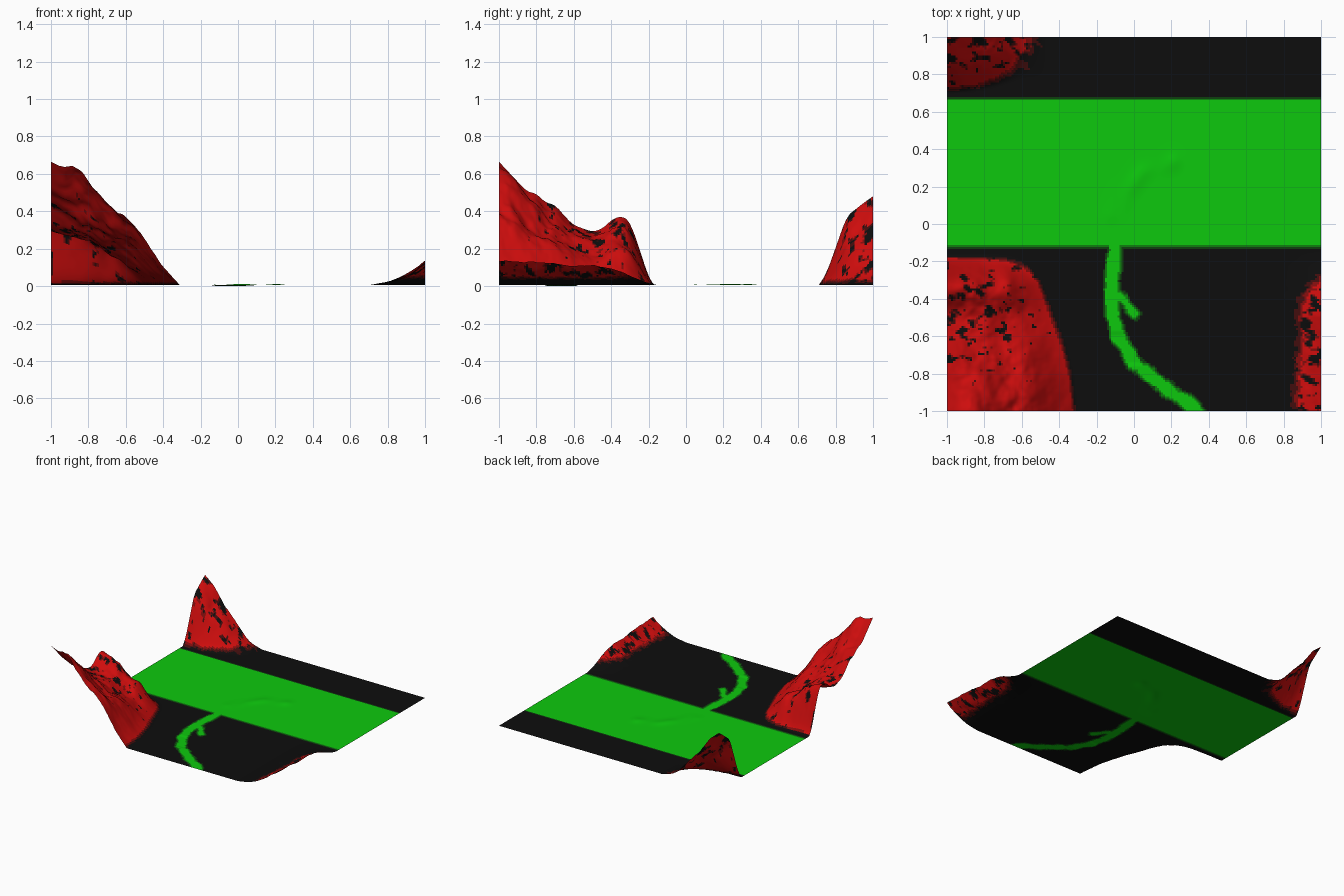
import bpy, bmesh, math
from mathutils import Vector, noise

if "Cube" in bpy.data.objects:
    bpy.data.objects.remove(bpy.data.objects["Cube"])

N = 180          # grid cells per side
BASE = 0.005     # level of the flat plain


def clamp(v):
    return max(0.0, min(1.0, v))


def linear(pts, t):
    if t <= pts[0][0]:
        return pts[0][1]
    for (a, va), (b, vb) in zip(pts, pts[1:]):
        if t <= b:
            return va + (vb - va) * (t - a) / (b - a)
    return pts[-1][1]


def curve(pts, t, soft=.018):
    """Profile through (t, value) points with softened corners."""
    k = min(soft, abs(t - pts[0][0]), abs(pts[-1][0] - t))
    return (linear(pts, t - k) + linear(pts, t) + linear(pts, t + k)) / 3


def dist_to(path, x, y):
    """Distance from a point to a polyline."""
    best = 9.0
    p = Vector((x, y))
    for a, b in zip(path, path[1:]):
        a, b = Vector(a), Vector(b)
        f = clamp((p - a).dot(b - a) / (b - a).length_squared)
        best = min(best, (p - a - f * (b - a)).length)
    return best


def fuzz(x, y, sx, sy, seed):
    return noise.fractal(Vector((x * sx, y * sy, seed)), 1.0, 2.0, 4)


# Large front-left hill: ridge along the left side, fading to the right
HILL_RIDGE = [(-1, .66), (-.93, .585), (-.85, .50), (-.8, .49), (-.75, .44), (-.7, .43),
              (-.65, .37), (-.6, .32), (-.5, .285), (-.45, .30), (-.39, .355), (-.34, .37),
              (-.3, .34), (-.25, .2), (-.2, .04), (-.17, 0)]
HILL_EDGE = [(-1, -.31), (-.8, -.33), (-.6, -.38), (-.45, -.44), (-.3, -.5), (-.22, -.56), (-.17, -.64)]
HILL_FALL = [(0, 1), (.1, .94), (.18, .93), (.3, .84), (.42, .69), (.55, .57), (.65, .5),
             (.74, .34), (.88, .13), (1, 0)]
# Back-left peak
PEAK_Y = [(.71, 0), (.75, .06), (.8, .2), (.86, .37), (.9, .40), (.95, .44), (1, .475)]
PEAK_X = [(-1, 1), (-.92, .88), (-.85, .68), (-.76, .44), (-.66, .2), (-.58, .07), (-.48, 0)]
# Low front-right mound
MOUND_Y = [(-1, .13), (-.9, .137), (-.8, .122), (-.7, .115), (-.6, .10), (-.5, .11),
           (-.4, .09), (-.3, .05), (-.2, .01), (-.15, 0)]
MOUND_X = [(.7, 0), (.8, .13), (.88, .35), (.95, .68), (1, 1)]
# Path, its spur, and the faint ridge in the grass
PATH = [(.35, -1.02), (.25, -.93), (.1, -.83), (0, -.74), (-.075, -.62), (-.115, -.5),
        (-.118, -.3), (-.10, -.1)]
SPUR = [(-.075, -.38), (-.03, -.44), (.005, -.48)]
RIDGE = [(-.1, .05), (-.05, .17), (.05, .27), (.2, .33)]


def hill(x, y):
    t = (x + 1) / (curve(HILL_EDGE, y) + 1)
    return curve(HILL_RIDGE, y) * curve(HILL_FALL, t, .04)


def peak(x, y):
    return curve(PEAK_X, x) * curve(PEAK_Y, y - .08 * clamp((x + 1) / .4) ** 2)


def mound(x, y):
    return curve(MOUND_X, x) * curve(MOUND_Y, y)


def path_weight(x, y):
    wobble = .014 * fuzz(x, y, 11, 11, 2)
    d = min(dist_to(PATH, x, y) - .040, dist_to(SPUR, x, y) - .026) + wobble
    return clamp(.5 - d / .026)


def height(x, y):
    h = hill(x, y) + peak(x, y) + mound(x, y)
    inner = min(1, (x + 1) / .12)          # keep the left rim on its profile
    h += .05 * clamp(h / .3) * inner * fuzz(x, y, 5, 5, 7)
    h += .007 * math.exp(-(dist_to(RIDGE, x, y) / .045) ** 2) * (.6 + .4 * math.sin(x * 30 + 1))
    if -.75 < y < -.58:
        h -= .004 * path_weight(x, y)
    return max(0, BASE + h)


def red_weight(x, y):
    """Rock colour, broken up by dark speckles."""
    streak = fuzz(x + .6 * y, y - .2 * x, 17, 24, 3.4)
    if hill(x, y) > 0:
        off = Vector(((x + .82) / .26, (y + .52) / .27)).length
        return clamp(hill(x, y) / .02) * clamp(1 - 5 * (streak - .12 - .25 * off ** 2))
    if peak(x, y) > 0:
        rim = clamp((peak(x, y) - .003) / .03 + .4 * fuzz(x, y, 14, 14, 9))
        return rim * clamp(1 - clamp((streak - .17) * 3.5)) * .9
    m = mound(x, y)
    return clamp((m - .026) / .025 + .5 * streak) * clamp(1 - clamp((streak - .12) * 4))


def green_weight(x, y):
    strip = clamp(min(y + .137, .682 - y) / .025)
    return max(strip, path_weight(x, y) if y < 0 else 0)


def material(name, rgb):
    m = bpy.data.materials.new(name)
    m.diffuse_color = (*rgb, 1)
    m.use_nodes = True
    m.node_tree.nodes["Principled BSDF"].inputs["Base Color"].default_value = m.diffuse_color
    return m


# Terrain sheet
bm = bmesh.new()
bmesh.ops.create_grid(bm, x_segments=N, y_segments=N, size=1)
for v in bm.verts:
    v.co.z = height(v.co.x, v.co.y)

# Face colours: soil, then graded grass and rock
GRADES = (.08, .36, 1)
for f in bm.faces:
    c = f.calc_center_median()
    g, r = green_weight(c.x, c.y), red_weight(c.x, c.y)
    level = round(max(g, r) * 3)
    f.material_index = 0 if level == 0 else level + (0 if g >= r else 3)
    f.smooth = True

mesh = bpy.data.meshes.new("terrain")
bm.to_mesh(mesh)
bm.free()
DARK = .004
mesh.materials.append(material("soil", (DARK, DARK, DARK)))
for k in GRADES:
    mesh.materials.append(material("grass", (DARK, DARK + .58 * k, DARK)))
for k in GRADES:
    mesh.materials.append(material("rock", (DARK + .62 * k, DARK, DARK)))
terrain = bpy.data.objects.new("terrain", mesh)
bpy.context.collection.objects.link(terrain)
